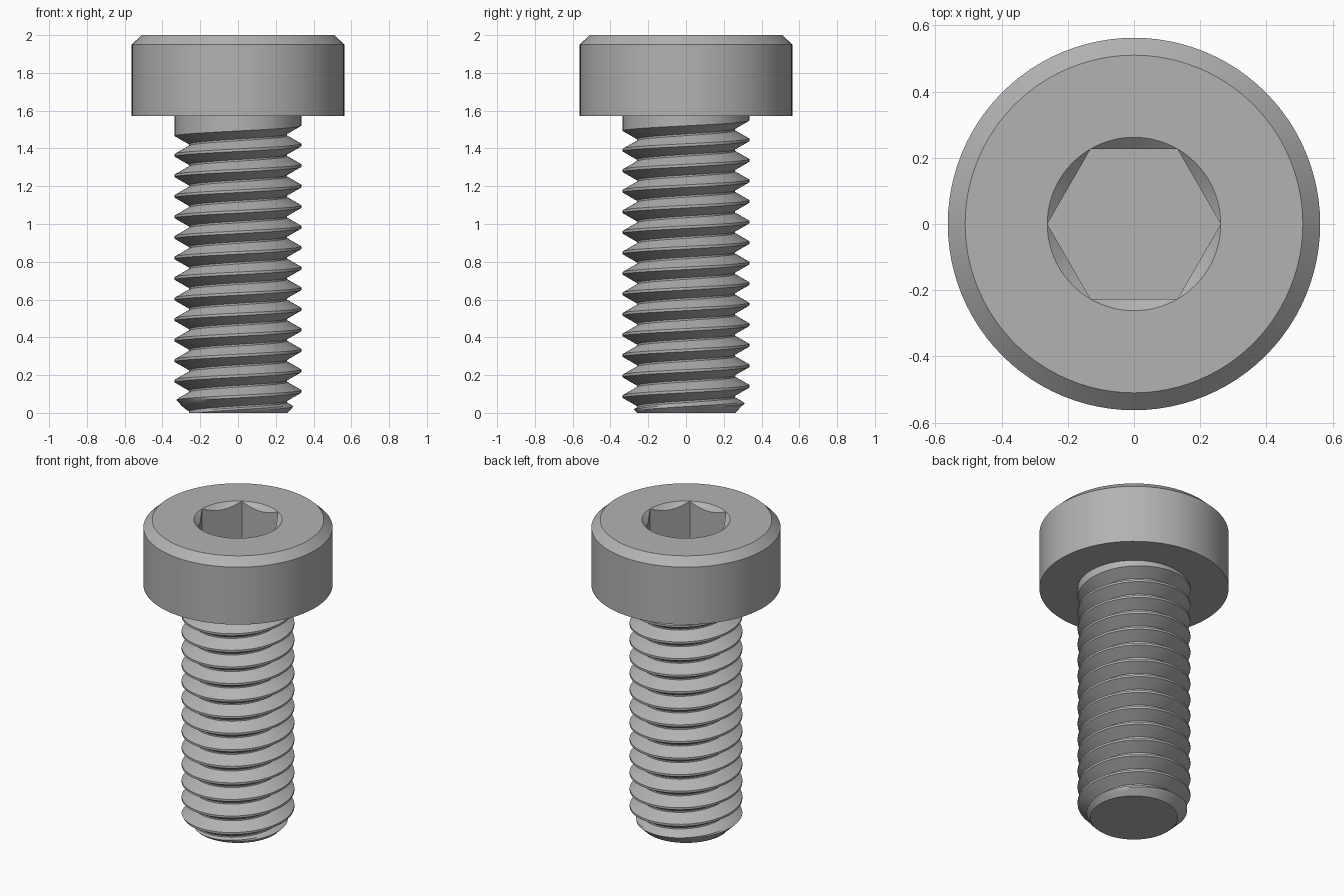
import bpy
import bmesh
from math import cos, sin, pi, radians

SEGMENTS = 96
HEAD_BASE, HEAD_TOP = 1.573, 2.0
HEAD_R, RIM_R, SOCKET_R = 0.5625, 0.51, 0.262
SHANK_R, ROOT_R, TIP_R = 0.335, 0.26, 0.26
PITCH, TOP_ROOT = 0.1087, 1.4725
GROOVE_HALF, ROOT_HALF = 0.0475, 0.0045
TURNS = 16

if "Cube" in bpy.data.objects:
    bpy.data.objects.remove(bpy.data.objects["Cube"], do_unlink=True)

steel = bpy.data.materials.new("grey_steel")
steel.use_nodes = True
colour = (0.45, 0.45, 0.45, 1)
steel.diffuse_color = colour
for node in steel.node_tree.nodes:
    if node.type == 'BSDF_PRINCIPLED':
        node.inputs["Base Color"].default_value = colour


def revolve(name, profile):
    """Loft a profile of (radius, height) points that may vary with the turn."""
    bm = bmesh.new()
    columns = []
    for i in range(SEGMENTS + 1):
        turn = i / SEGMENTS
        a = 2 * pi * turn
        columns.append([bm.verts.new((r * cos(a), r * sin(a), z))
                        for r, z in profile(turn)])
    for left, right in zip(columns, columns[1:]):
        for j in range(len(left) - 1):
            bm.faces.new((left[j], right[j], right[j + 1], left[j + 1]))
    bmesh.ops.remove_doubles(bm, verts=bm.verts, dist=0.00002)
    mesh = bpy.data.meshes.new(name)
    bm.to_mesh(mesh)
    bm.free()
    mesh.materials.append(steel)
    obj = bpy.data.objects.new(name, mesh)
    bpy.context.collection.objects.link(obj)
    bpy.ops.object.select_all(action='DESELECT')
    obj.select_set(True)
    bpy.context.view_layer.objects.active = obj
    bpy.ops.object.shade_smooth_by_angle(angle=radians(30))
    return obj


# Cylindrical head with a chamfered rim and a countersunk hexagonal socket
def head_profile(turn):
    a = 2 * pi * turn
    from_flat = a % (pi / 3) - pi / 6
    hex_r = SOCKET_R * cos(pi / 6) / cos(from_flat)
    floor = HEAD_TOP - 0.27
    return [(SHANK_R, HEAD_BASE), (HEAD_R, HEAD_BASE), (HEAD_R, 1.95),
            (RIM_R, HEAD_TOP), (SOCKET_R, HEAD_TOP),
            (hex_r, HEAD_TOP - (SOCKET_R - hex_r) * 0.9),
            (hex_r, floor), (0, floor)]


# Right-handed thread, chamfered at the tip and run out below the head
def thread_profile(turn):
    points = [(0, 0), (TIP_R, 0)]
    steps = 4
    for k in range(TURNS - 1, -1, -1):
        centre = TOP_ROOT + PITCH * (turn - k)
        depth = SHANK_R - ROOT_R
        if k == 0:
            depth *= min(1, max(0, (0.46 - turn) / 0.03))
        half = []
        for s in range(steps + 1):
            f = s / steps
            half.append((SHANK_R - depth * f,
                         GROOVE_HALF + (ROOT_HALF - GROOVE_HALF) * f))
        groove = [(r, centre - d) for r, d in half]
        groove += [(r, centre + d) for r, d in reversed(half)]
        for r, z in groove:
            z = min(max(z, 0), HEAD_BASE)
            if z == HEAD_BASE:
                r = SHANK_R
            points.append((min(r, TIP_R + z), z))
    points.append((SHANK_R, HEAD_BASE))
    return points


revolve("head", head_profile)
revolve("threaded_shank", thread_profile)
